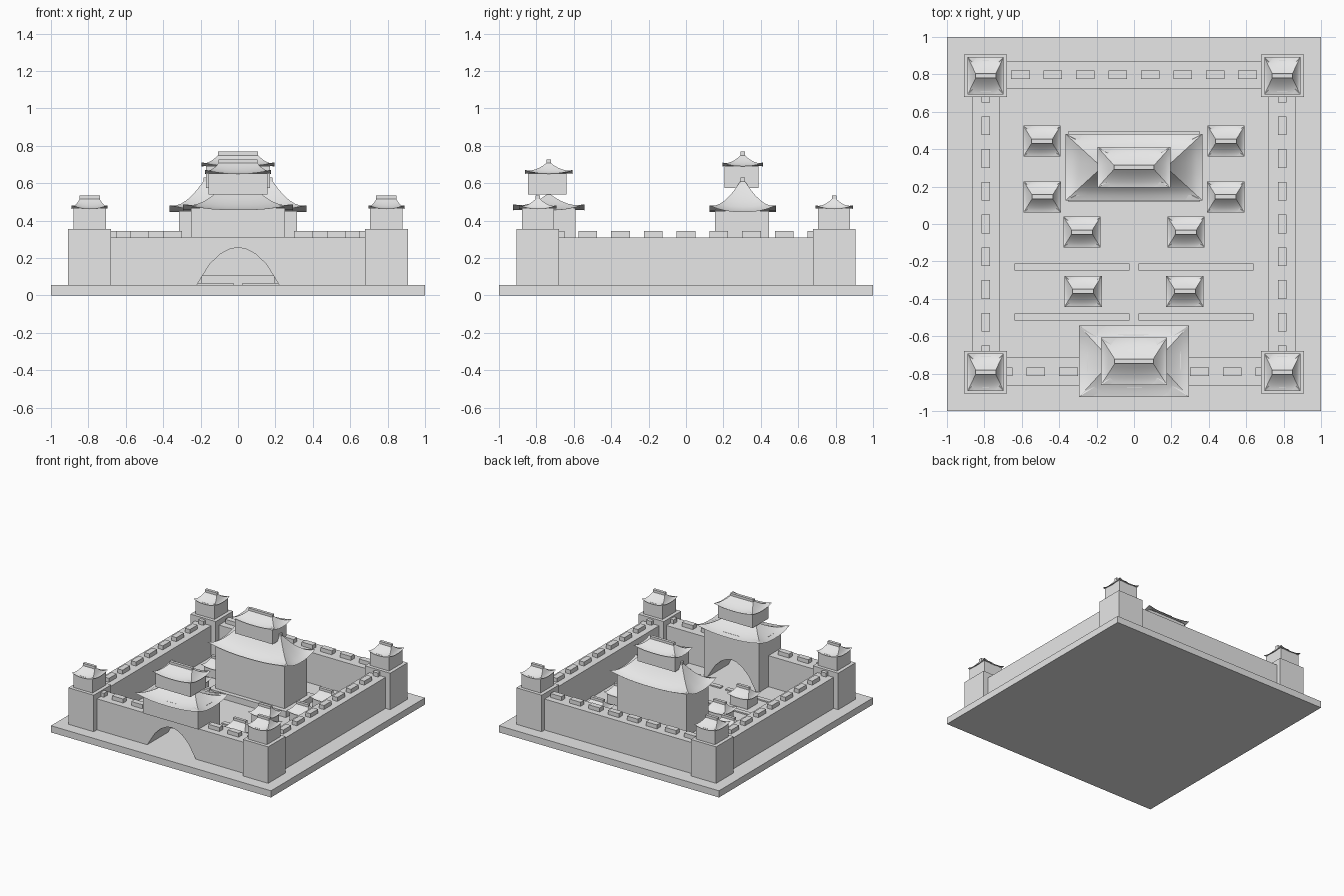
import bpy, bmesh, math

old = bpy.data.objects.get("Cube")
if old:
    bpy.data.objects.remove(old, do_unlink=True)

stone = bpy.data.materials.new("pale_grey_stone")
stone.use_nodes = True
GREY = (0.8, 0.8, 0.8, 1)
stone.diffuse_color = GREY
stone.node_tree.nodes["Principled BSDF"].inputs["Base Color"].default_value = GREY

GROUND = 0.055
WALL_TOP = 0.31


def finish(name, bm, smooth=False):
    bmesh.ops.recalc_face_normals(bm, faces=bm.faces)
    mesh = bpy.data.meshes.new(name)
    bm.to_mesh(mesh)
    bm.free()
    mesh.materials.append(stone)
    obj = bpy.data.objects.new(name, mesh)
    bpy.context.collection.objects.link(obj)
    if smooth:
        bpy.ops.object.select_all(action='DESELECT')
        obj.select_set(True)
        bpy.context.view_layer.objects.active = obj
        bpy.ops.object.shade_smooth_by_angle(angle=math.radians(30))
    return obj


def box(name, cx, cy, hx, hy, z0, z1):
    """Box from its centre, half sizes and height range."""
    bm = bmesh.new()
    bmesh.ops.create_cube(bm, size=2)
    for v in bm.verts:
        v.co = (cx + v.co.x * hx, cy + v.co.y * hy, z1 if v.co.z > 0 else z0)
    return finish(name, bm)


def arched_block(name, half, y0, y1, top):
    """Block along x with the gate arch cut through it."""
    side = [(0.22, GROUND), (0.187, 0.11), (0.15, 0.168), (0.096, 0.22), (0.045, 0.247)]
    arch = [(-x, z) for x, z in side] + [(0, 0.256)] + side[::-1]
    outline = arch + [(half, GROUND), (half, top), (-half, top), (-half, GROUND)]
    bm = bmesh.new()
    face = bm.faces.new([bm.verts.new((x, y0, z)) for x, z in outline])
    new = bmesh.ops.extrude_face_region(bm, geom=[face])["geom"]
    moved = [g for g in new if isinstance(g, bmesh.types.BMVert)]
    bmesh.ops.translate(bm, verts=moved, vec=(0, y1 - y0, 0))
    return finish(name, bm)


def roof(name, cx, cy, hx, hy, ridge, eave, top, lift, ridge_y=0.012, cap=0.02):
    """Sweeping hipped roof with raised corners and a ridge beam."""
    rings, segs = 6, 8
    corners = [(-1, -1), (1, -1), (1, 1), (-1, 1)]
    bm = bmesh.new()
    loops = []
    for r in range(rings + 1):
        t = r / rings
        w = hx + (ridge - hx) * t
        d = hy + (ridge_y - hy) * t
        height = eave + (top - cap - eave) * t ** 1.6
        loop = []
        for (ax, ay), (bx, by) in zip(corners, corners[1:] + corners[:1]):
            for s in range(segs):
                u = s / segs
                curl = lift * abs(2 * u - 1) ** 2.5 * (1 - t) ** 2
                loop.append(bm.verts.new((cx + (ax + (bx - ax) * u) * w,
                                          cy + (ay + (by - ay) * u) * d,
                                          height + curl)))
        loops.append(loop)
    count = len(loops[0])
    for low, high in zip(loops, loops[1:]):
        for i in range(count):
            j = (i + 1) % count
            bm.faces.new((low[i], low[j], high[j], high[i]))
    bm.faces.new(loops[-1])
    # Underside rises a little to a central point
    middle = bm.verts.new((cx, cy, eave + 0.005))
    for i in range(count):
        bm.faces.new((loops[0][(i + 1) % count], loops[0][i], middle))
    finish(name, bm, smooth=True)
    box(name + "_ridge", cx, cy, ridge, ridge_y, top - cap - 0.004, top)


# Base and perimeter walls
box("base", 0, 0, 1, 1, 0, GROUND)
arched_block("front_wall", 0.72, -0.864, -0.714, WALL_TOP)
box("back_wall", 0, 0.795, 0.72, 0.073, GROUND, WALL_TOP)
for side, label in ((1, "left"), (-1, "right")):
    box(label + "_wall", side * 0.793, 0, 0.073, 0.75, GROUND, WALL_TOP)

# Merlons along the wall tops
for i in range(-4, 5):
    p = i * 0.175
    box("front_merlon", p, -0.79, 0.05, 0.023, WALL_TOP, 0.343)
    for side in (1, -1):
        box("side_merlon", side * 0.793, p, 0.023, 0.05, WALL_TOP, 0.343)
for i in range(8):
    box("back_merlon", (i - 3.5) * 0.1735, 0.797, 0.05, 0.023, WALL_TOP, 0.343)

# Corner towers
for sx in (1, -1):
    for sy in (1, -1):
        x, y = sx * 0.793, sy * 0.792
        box("corner_tower", x, y, 0.115, 0.113, GROUND, 0.355)
        box("corner_tower_room", x, y, 0.086, 0.086, 0.355, 0.467)
        roof("corner_tower_roof", x, y, 0.096, 0.1, 0.054, 0.463, 0.535, 0.018)

# Gatehouse
GATE_Y = -0.734
arched_block("gate_passage", 0.25, -0.714, -0.592, WALL_TOP)
box("gate_room", 0, GATE_Y + 0.001, 0.25, 0.141, WALL_TOP, 0.467)
roof("gate_lower_roof", 0, GATE_Y, 0.293, 0.19, 0.13, 0.455, 0.558, 0.032)
box("gate_upper_room", 0, GATE_Y - 0.008, 0.158, 0.102, 0.54, 0.652)
roof("gate_upper_roof", 0, GATE_Y, 0.177, 0.128, 0.103, 0.65, 0.727, 0.02)

# Main hall
HALL_Y = 0.303
box("hall_podium", 0, HALL_Y + 0.004, 0.353, 0.187, GROUND, 0.105)
box("hall_room", 0, HALL_Y - 0.003, 0.315, 0.145, 0.105, 0.45)
roof("hall_lower_roof", 0, HALL_Y, 0.365, 0.177, 0.185, 0.445, 0.63, 0.036)
box("hall_upper_room", 0, HALL_Y - 0.006, 0.17, 0.091, 0.575, 0.692)
roof("hall_upper_roof", 0, HALL_Y, 0.196, 0.109, 0.108, 0.69, 0.768, 0.02)

# Courtyard houses and low kerbs
for side in (1, -1):
    for x, y in ((0.492, 0.443), (0.49, 0.145), (0.278, -0.043), (0.272, -0.36)):
        box("house", side * x, y, 0.08, 0.065, GROUND, 0.14)
        roof("house_roof", side * x, y, 0.1, 0.083, 0.056, 0.135, 0.207, 0.016)
    for y in (-0.23, -0.498):
        box("courtyard_kerb", side * 0.332, y, 0.308, 0.019, GROUND, 0.065)
